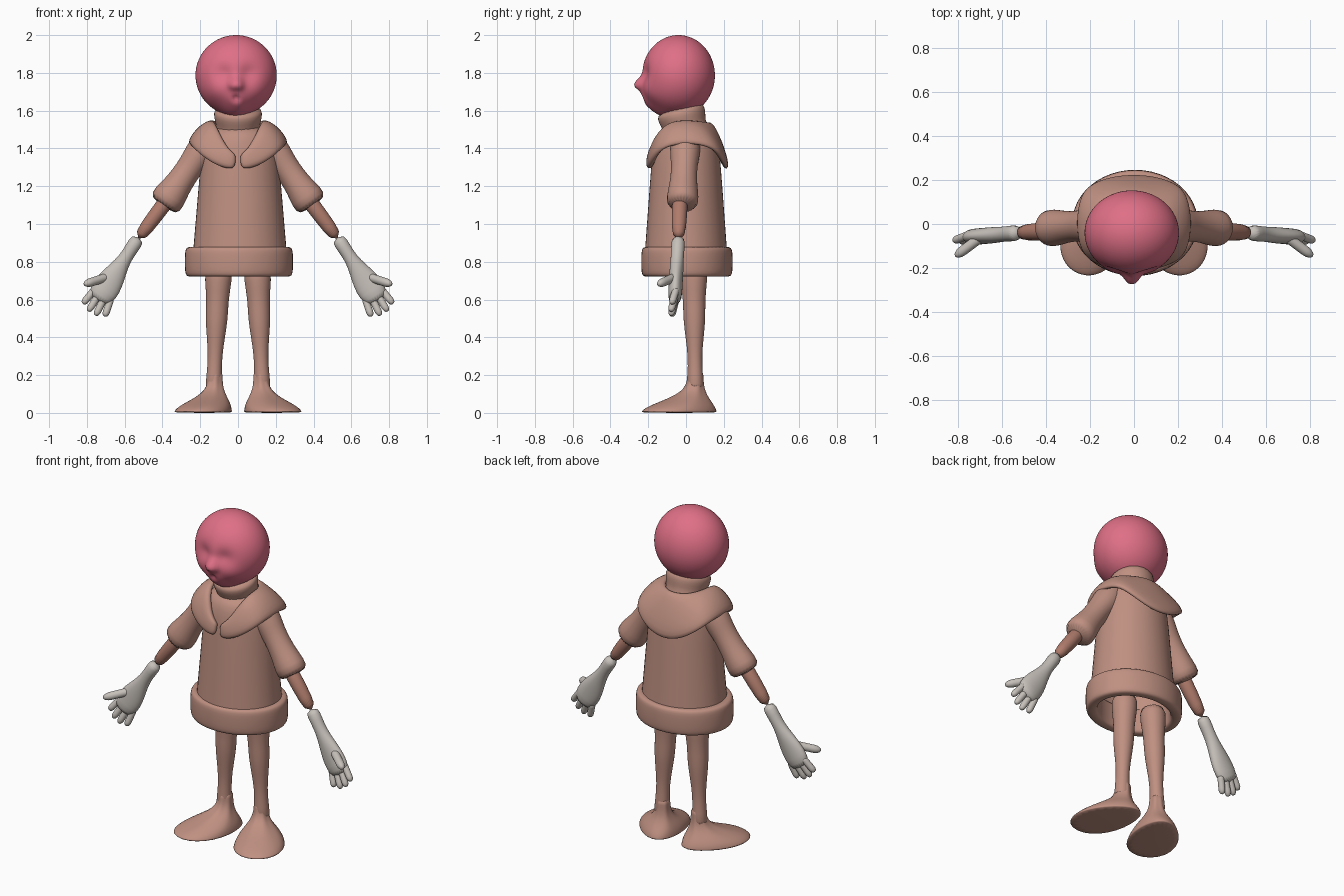
import bpy
import math
from mathutils import Matrix, Vector

cube = bpy.data.objects.get("Cube")
if cube:
    bpy.data.objects.remove(cube, do_unlink=True)

UP = Vector((0, 0, 1))
BACK = Vector((0, 1, 0))
SIDES = 24


def material(name, colour):
    mat = bpy.data.materials.new(name)
    mat.use_nodes = True
    rgba = (*colour, 1)
    mat.diffuse_color = rgba
    mat.node_tree.nodes["Principled BSDF"].inputs["Base Color"].default_value = rgba
    return mat


pink = material("rose pink", (.74, .16, .24))
cloth = material("dusty tan", (.52, .28, .22))
skin = material("warm brown skin", (.43, .2, .15))
grey = material("pale grey", (.57, .53, .49))


def build(name, verts, faces, mat, mirror=False, thickness=0, levels=1):
    """Create a smooth mesh object with the usual modifier stack."""
    mesh = bpy.data.meshes.new(name)
    mesh.from_pydata([tuple(v) for v in verts], [], faces)
    mesh.materials.append(mat)
    for poly in mesh.polygons:
        poly.use_smooth = True
    obj = bpy.data.objects.new(name, mesh)
    bpy.context.collection.objects.link(obj)
    if mirror:
        obj.modifiers.new("Mirror", "MIRROR")
    if thickness:
        solid = obj.modifiers.new("Solidify", "SOLIDIFY")
        solid.thickness = thickness
        solid.offset = 0
    sub = obj.modifiers.new("Subdivision", "SUBSURF")
    sub.levels = sub.render_levels = levels
    return obj


def oval(centre, width, depth, along=UP, egg=0):
    """Ring of points around a centre; egg widens the front half."""
    deep = (BACK - along * BACK.dot(along)).normalized()
    wide = deep.cross(along)
    ring = []
    for k in range(SIDES):
        a = math.tau * k / SIDES
        reach = width * (1 - egg * math.sin(a))
        ring.append(Vector(centre) + wide * reach * math.cos(a) + deep * depth * math.sin(a))
    return ring


def loft(name, rings, mat, start_cap=True, wrap=False, **options):
    """Skin a list of rings, either capped or joined end to start."""
    count = len(rings)
    verts = [point for ring in rings for point in ring]
    faces = []
    for i in range(count if wrap else count - 1):
        low, high = i * SIDES, (i + 1) % count * SIDES
        for k in range(SIDES):
            n = (k + 1) % SIDES
            faces.append((low + k, low + n, high + n, high + k))
    if not wrap:
        faces.append(tuple(range(len(verts) - SIDES, len(verts))))
        if start_cap:
            faces.append(tuple(reversed(range(SIDES))))
    return build(name, verts, faces, mat, **options)


def limb(name, start, end, radii, mat, thickest=1, mirror=True):
    """Straight limb with evenly spaced radii; thickest limits its depth."""
    start, end = Vector(start), Vector(end)
    along = (end - start).normalized()
    steps = len(radii) - 1
    rings = [oval(start.lerp(end, i / steps), r, min(r, thickest), along)
             for i, r in enumerate(radii)]
    return loft(name, rings, mat, mirror=mirror)


def rounded(value):
    """Square root that keeps the sign, for boxy curves."""
    return math.copysign(math.sqrt(abs(value)), value)


# Head: a ball with the face shaped by soft symmetric bumps
bpy.ops.mesh.primitive_uv_sphere_add(segments=96, ring_count=64, radius=1,
                                     location=(-.01, -.04, 1.787))
head = bpy.context.object
head.name = "head"
head.data.materials.append(pink)
bumps = {  # sideways offset, height, spread, outward push
    "nose": (0, -.04, .022, .04),
    "nostrils": (.02, -.05, .015, .01),
    "eye_hollows": (.07, .01, .035, -.02),
    "cheeks": (.09, -.08, .045, .015),
    "lips": (0, -.11, .03, .02),
    "mouth_line": (0, -.11, .01, -.02),
    "chin": (0, -.18, .05, .025),
}
for vertex in head.data.vertices:
    normal = vertex.co.copy()
    point = Vector((normal.x * .215, normal.y * .193, normal.z * .213))
    spot = Vector((abs(point.x), point.z))
    fade = min(1, max(0, -normal.y * 3))
    for side, height, spread, push in bumps.values():
        gap = (spot - Vector((side, height))).length / spread
        point += normal * push * fade * math.exp(-gap * gap / 2)
    vertex.co = point
for poly in head.data.polygons:
    poly.use_smooth = True

# Rolled neck of the coat, leaning forward under the chin
limb("neck_roll", (0, .02, 1.42), (0, -.035, 1.62),
     [.13, .12, .12, .115, .125, .13, .12], cloth, mirror=False)

# Coat body: an open cone that rounds over at the shoulders
bottom, top = .74, 1.56
rings = []
for i in range(16):
    t = i / 16
    width = (.245 - .07 * t) * math.sqrt(1 - t ** 14)
    rings.append(oval((.01, 0, bottom + (top - bottom) * t), width, width * .87))
loft("coat", rings, cloth, start_cap=False, thickness=.03)

# Turned-up hem: a boxy band around the skirt
rings = []
for i in range(16):
    a = math.tau * i / 16
    width = .255 + .035 * rounded(math.cos(a))
    height = .8 + .08 * rounded(math.sin(a))
    rings.append(oval((.005, .005, height), width, width - .045))
loft("hem", rings, cloth, wrap=True)

# Draped collar: runs from the front notch round to a low point at the back
columns, rows = 9, 3
verts, faces = [], []
for row in range(rows):
    out = row / (rows - 1)
    for i in range(columns):
        t = i / (columns - 1)
        a = math.pi * t
        front = math.cos(a)
        edge = Vector((.12 * math.sin(a), -.03 - .15 * front,
                       1.54 - .18 * max(0, front) ** 3))
        drape = Vector((.26 * math.sin(a), .01 - .21 * rounded(front),
                        1.43 - .15 * front ** 2))
        point = edge.lerp(drape, out)
        point.x += .01 * (1 - t)
        point.z += .03 * math.sin(math.pi * out)
        verts.append(point)
for row in range(rows - 1):
    for i in range(columns - 1):
        here = row * columns + i
        faces.append((here, here + columns, here + columns + 1, here + 1))
build("collar", verts, faces, cloth, mirror=True, thickness=.045, levels=2)

# Sleeves with flared cuffs, and bare forearms
limb("sleeves", (.13, 0, 1.48), (.4, -.02, 1.09),
     [.06, .08, .08, .07, .07, .075, .09, .09], cloth, thickest=.085)
limb("forearms", (.35, -.03, 1.16), (.53, -.04, .92), [.045, .04, .036], skin)

# Gloves: cuff, wrist and flat palm
limb("gloves", (.525, -.04, .93), (.745, -.06, .59),
     [.04, .036, .034, .05, .07, .077, .06], grey, thickest=.037)

# Fingers fan out from the knuckles; the thumb points forward
knuckles = Vector((.725, -.057, .613))
reach = Vector((.05, -.025, -.09))
across = Vector((.86, 0, .5))
for i, name in enumerate(("little", "ring", "middle", "index")):
    fan = i - 1.5
    base = knuckles + across * fan * .033
    tip = knuckles + across * fan * .045 + reach * (1 - fan ** 2 / 10)
    limb(name + "_fingers", base - reach * .2, tip, [.019] * 6 + [.01], grey)
limb("thumbs", (.69, -.055, .72), (.815, -.148, .68), [.023] * 6 + [.01], grey)

# Legs with knobbly knees
limb("legs", (.1, .04, .8), (.13, .05, .1),
     [.075, .072, .058, .06, .048, .037, .04, .05], cloth)

# Feet: broad, splayed outward, with tendons rising to the ankle
ankle, sole = Vector((.12, .05, 0)), Vector((.175, -.035, 0))
splay = Matrix.Rotation(math.radians(24), 3, "Z")
rings = []
for i in range(11):
    rise = (i / 10) ** 1.5
    spread = math.exp(-(rise * 2.7) ** 2)
    centre = ankle.lerp(sole, spread) + UP * rise * .22
    length = .042 + .17 * spread
    ring = oval(centre, length * (.9 - .24 * spread), length, egg=.18 * spread)
    for k, point in enumerate(ring):
        tendon = 1 + .06 * (1 - spread) * math.cos(math.pi * k / 2)
        ring[k] = centre + splay @ (point - centre) * tendon
    rings.append(ring)
loft("feet", rings, cloth, mirror=True)
